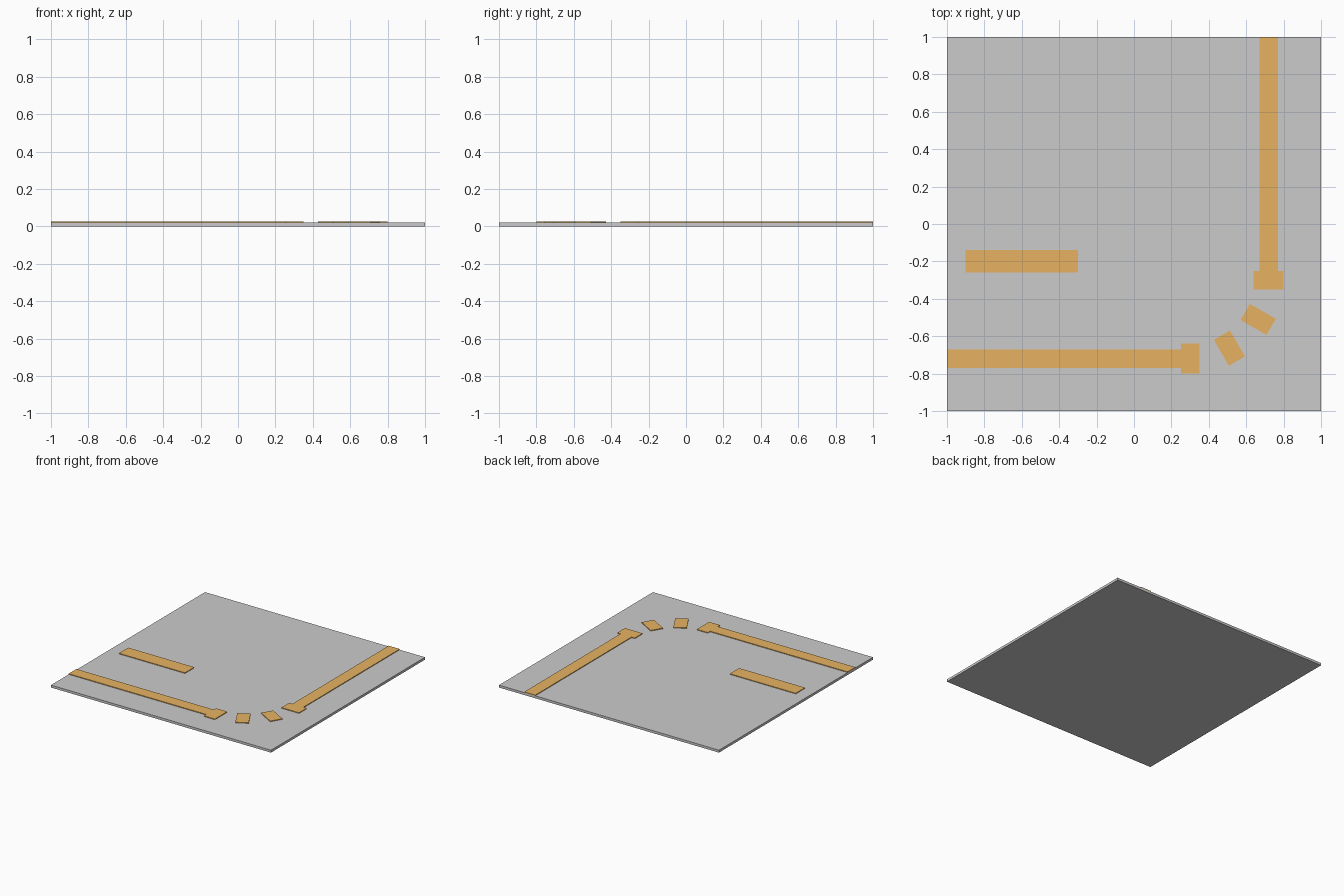
import bpy
from math import radians, cos, sin

if "Cube" in bpy.data.objects:
    bpy.data.objects.remove(bpy.data.objects["Cube"])

BASE_H, MARK_H = 0.02, 0.006

orange = bpy.data.materials.new("orange_marking")
orange.diffuse_color = (0.8, 0.45, 0.12, 1)
orange.use_nodes = True
orange.node_tree.nodes["Principled BSDF"].inputs["Base Color"].default_value = orange.diffuse_color


def box(name, x, y, z, sx, sy, sz, angle=0, mat=None):
    bpy.ops.mesh.primitive_cube_add(size=1, location=(x, y, z + sz / 2))
    ob = bpy.context.object
    ob.name = name
    ob.scale = (sx, sy, sz)
    bpy.ops.object.transform_apply(location=False, rotation=False, scale=True)
    ob.rotation_euler.z = radians(angle)
    if mat:
        ob.data.materials.append(mat)
    return ob


def marking(name, x, y, sx, sy, angle=0):
    return box(name, x, y, BASE_H, sx, sy, MARK_H, angle, orange)


# Square floor tile
box("floor_tile", 0, 0, 0, 2, 2, BASE_H)

# Straight guide lines and the separate short bar
marking("front_line", -0.375, -0.72, 1.25, 0.10)
marking("right_line", 0.72, 0.375, 0.10, 1.25)
marking("short_bar", -0.60, -0.20, 0.60, 0.12)

# Dashes around the corner turn, the two outer ones capping the lines
for i in range(4):
    a = -90 + 30 * i
    marking(f"corner_dash_{i + 1}", 0.30 + 0.42 * cos(radians(a)),
            -0.30 + 0.42 * sin(radians(a)), 0.16, 0.10, a)
